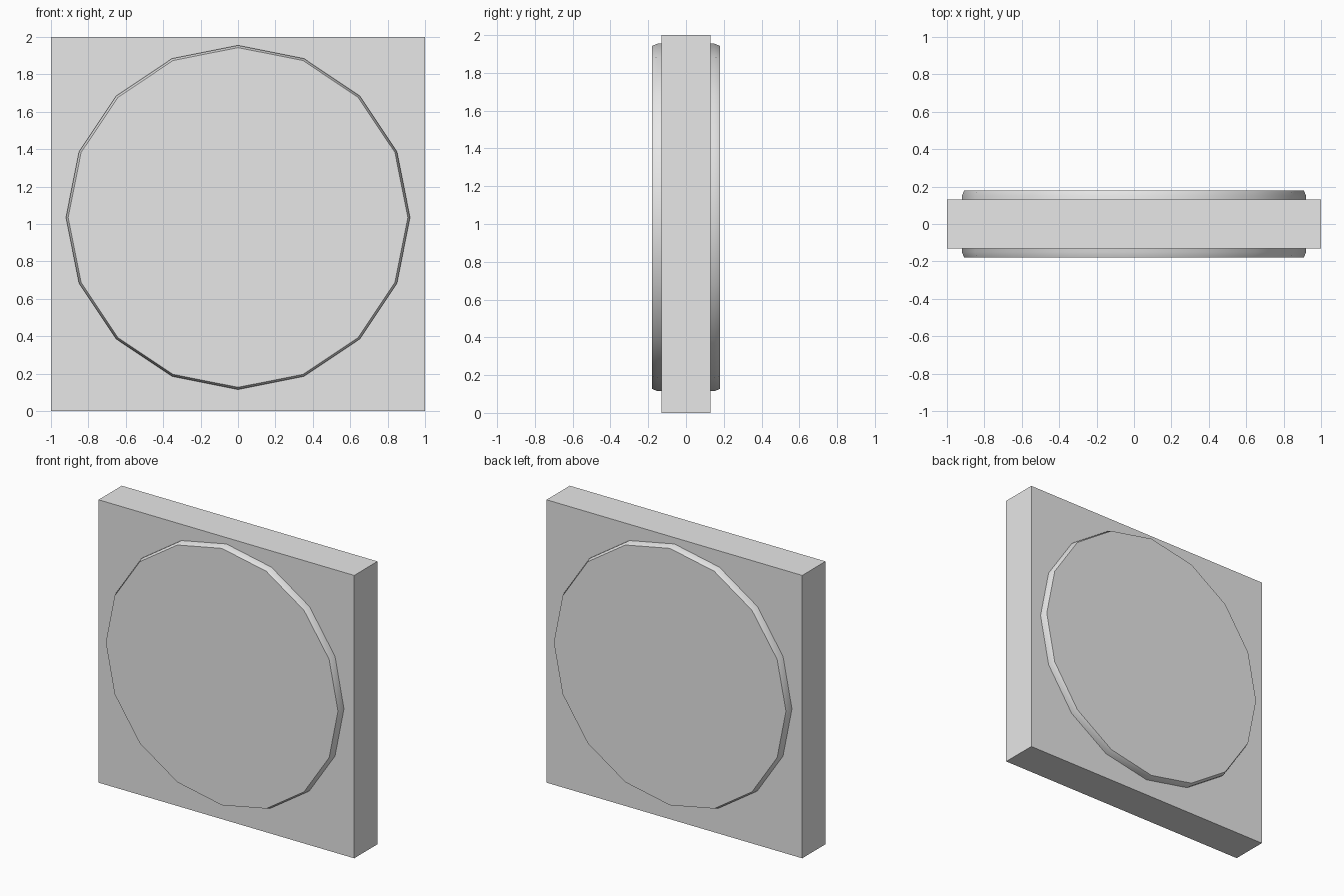
import bpy
import bmesh
import math
from mathutils import Matrix

cube = bpy.data.objects.get("Cube")
if cube:
    bpy.data.objects.remove(cube, do_unlink=True)

SIDES = 16
DISC_HEIGHT = 1.035

grey = bpy.data.materials.new("plain_grey")
grey.use_nodes = True
COLOUR = (0.8, 0.8, 0.8, 1)
grey.diffuse_color = COLOUR
grey.node_tree.nodes["Principled BSDF"].inputs["Base Color"].default_value = COLOUR


def add_object(name, bm):
    bmesh.ops.recalc_face_normals(bm, faces=bm.faces)
    mesh = bpy.data.meshes.new(name)
    bm.to_mesh(mesh)
    bm.free()
    mesh.materials.append(grey)
    obj = bpy.data.objects.new(name, mesh)
    bpy.context.collection.objects.link(obj)
    return obj


# Square slab
bm = bmesh.new()
bmesh.ops.create_cube(bm, size=1, matrix=Matrix.Translation((0, 0, 1)) @ Matrix.Diagonal((2, 0.26, 2, 1)))
add_object("square_slab", bm)

# Round raised disc through the slab, with a tapered lip on both faces
profile = [(0.908, -0.18), (0.92, -0.15), (0.92, 0.15), (0.908, 0.18)]
bm = bmesh.new()
rings = []
for radius, y in profile:
    angles = [math.tau * i / SIDES for i in range(SIDES)]
    rings.append([bm.verts.new((radius * math.cos(a), y, DISC_HEIGHT + radius * math.sin(a))) for a in angles])
for lower, upper in zip(rings, rings[1:]):
    for i in range(SIDES):
        j = (i + 1) % SIDES
        bm.faces.new((lower[i], lower[j], upper[j], upper[i]))
bm.faces.new(rings[0])
bm.faces.new(rings[-1])
disc = add_object("raised_disc", bm)

# Smooth rim, crisp edge around the flat faces
bpy.ops.object.select_all(action="DESELECT")
disc.select_set(True)
bpy.context.view_layer.objects.active = disc
bpy.ops.object.shade_smooth_by_angle(angle=math.radians(40))
